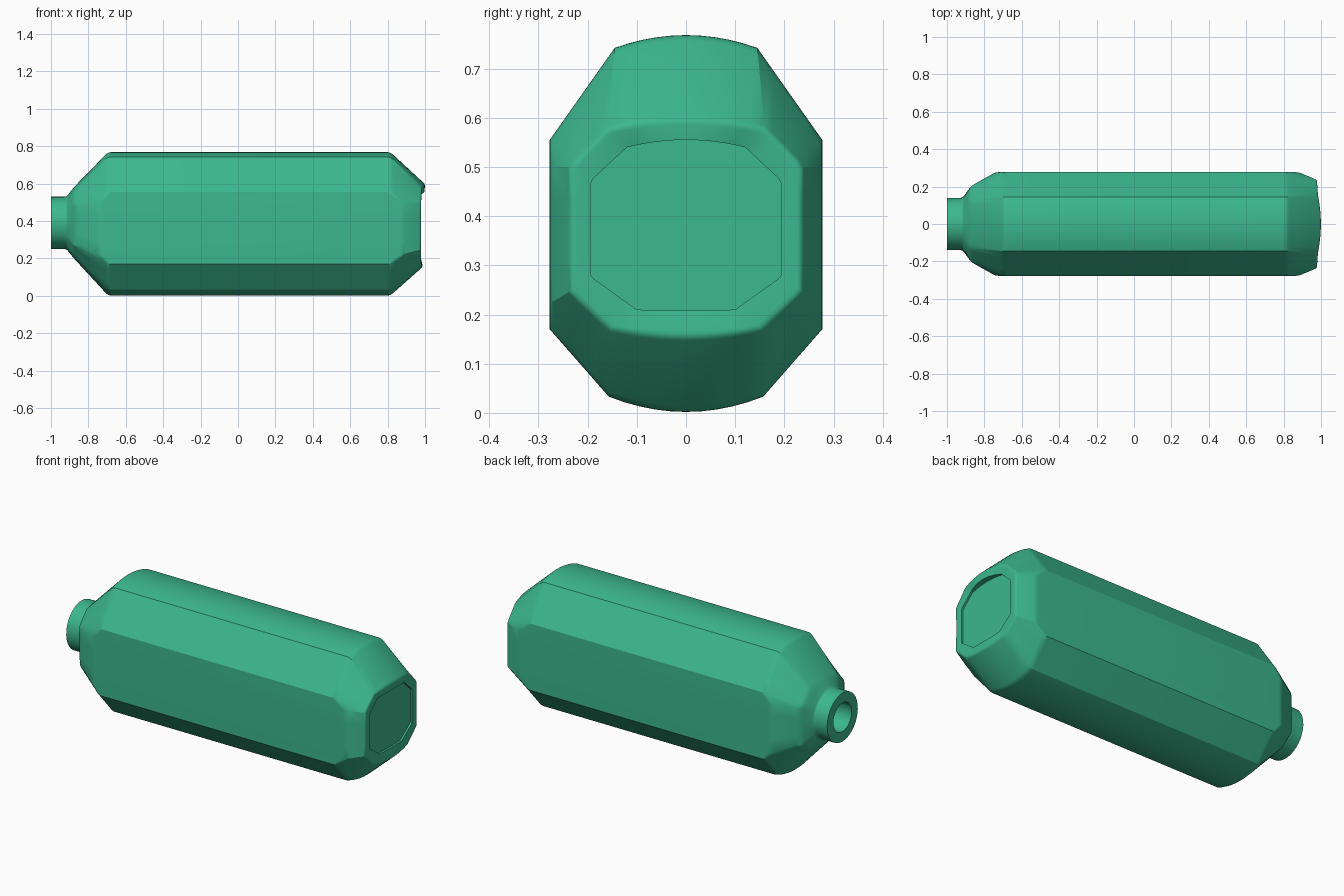
import bpy, bmesh, math
from mathutils import Vector

cube = bpy.data.objects.get("Cube")
if cube:
    bpy.data.objects.remove(cube, do_unlink=True)

green = bpy.data.materials.new("Sea green plastic")
green.use_nodes = True
colour = (0.045, 0.48, 0.27, 1)
green.diffuse_color = colour
green.node_tree.nodes["Principled BSDF"].inputs["Base Color"].default_value = colour

CENTRE_Z = 0.39
EDGE_STEPS = (4, 1, 4, 1, 4)   # divisions along each flat of one side
CROWN_STEPS = 10               # divisions of the bowed top and bottom


def crown(a, mid, b):
    """Bowed run of points from a to b passing through mid, without b."""
    pts = []
    for i in range(CROWN_STEPS):
        t = i / CROWN_STEPS
        bulge = 4 * t * (1 - t)
        pts.append(a.lerp(b, t) + (mid - (a + b) / 2) * bulge)
    return pts


def ring(corners, top, bottom):
    """Closed section from right-hand corners (top to bottom) and crown middles."""
    right = [Vector(c) for c in corners]
    side = []
    for a, b, n in zip(right, right[1:], EDGE_STEPS):
        side += [a.lerp(b, i / n) for i in range(n)]
    side.append(right[-1])

    def flip(p):
        return Vector((p.x, -p.y, p.z))
    first, last = side[0], side[-1]
    low = crown(last, Vector((bottom[0], 0, bottom[1])), flip(last))
    high = crown(flip(first), Vector((top[0], 0, top[1])), first)
    return side[:-1] + low + [flip(p) for p in reversed(side[1:])] + high


def circle(guide, x, radius):
    """Round section whose points line up with the guide section."""
    out = []
    for p in guide:
        a = math.atan2(p.z - CENTRE_Z, p.y)
        out.append(Vector((x, radius * math.cos(a), CENTRE_Z + radius * math.sin(a))))
    return out


def fillet(before, here, after, r):
    """Replace one section with several that round the bend."""
    out = [[], [], [], [], []]
    for a, b, c in zip(before, here, after):
        p = b + (a - b).normalized() * min(r, (a - b).length * 0.45)
        q = b + (c - b).normalized() * min(r, (c - b).length * 0.45)
        for k, section in enumerate(out):
            t = k / 4
            section.append(p * (1 - t) ** 2 + b * 2 * t * (1 - t) + q * t ** 2)
    return out


# Sections of the body, from the recessed base to the neck
def recess(x, bow):
    return ring([(x, .12, .54), (x, .188, .477), (x, .193, .468),
                 (x, .193, .28), (x, .188, .273), (x, .1, .21)],
                (x + bow, .555), (x, .208))


panel = recess(.966, 0)
lip = recess(.977, .02)
rim = ring([(.985, .16, .577), (.98, .226, .512), (.98, .235, .5),
            (.98, .235, .248), (.98, .226, .237), (.98, .155, .172)],
           (1.0, .597), (.988, .155))


def shoulder(x, step):
    return ring([(x, .145, .742), (x, .277, .555), (x + step, .277, .5),
                 (x + step, .277, .222), (x, .277, .17), (x, .157, .033)],
                (x, .768), (x, .002))


base_shoulder = shoulder(.815, .065)
neck_shoulder = shoulder(-.695, -.045)
collar = ring([(-.88, .13, .56), (-.875, .198, .492), (-.87, .204, .48),
               (-.87, .204, .28), (-.875, .198, .268), (-.88, .12, .216)],
              (-.88, .578), (-.88, .203))
neck_root = circle(collar, -.917, .14)
neck_end = circle(collar, -1, .14)
mouth = circle(collar, -1, .083)
mouth_floor = circle(collar, -.8, .083)

sections = [panel, lip]
sections += fillet(lip, rim, base_shoulder, .012)
sections += fillet(rim, base_shoulder, neck_shoulder, .018)
sections += fillet(base_shoulder, neck_shoulder, collar, .018)
sections += fillet(neck_shoulder, collar, neck_root, .02)
sections += fillet(collar, neck_root, neck_end, .012)
sections += [neck_end, mouth, mouth_floor]

# Skin the sections and close both ends
bm = bmesh.new()
rows = [[bm.verts.new(p) for p in s] for s in sections]
count = len(panel)
for a, b in zip(rows, rows[1:]):
    for i in range(count):
        j = (i + 1) % count
        bm.faces.new((a[i], a[j], b[j], b[i]))
bm.faces.new(rows[0])
bm.faces.new(rows[-1])
bmesh.ops.recalc_face_normals(bm, faces=bm.faces)
mesh = bpy.data.meshes.new("bottle_body")
bm.to_mesh(mesh)
bm.free()

bottle = bpy.data.objects.new("bottle_body", mesh)
bpy.context.collection.objects.link(bottle)
mesh.materials.append(green)
bpy.ops.object.select_all(action='DESELECT')
bottle.select_set(True)
bpy.context.view_layer.objects.active = bottle
bpy.ops.object.shade_smooth_by_angle(angle=math.radians(27))
